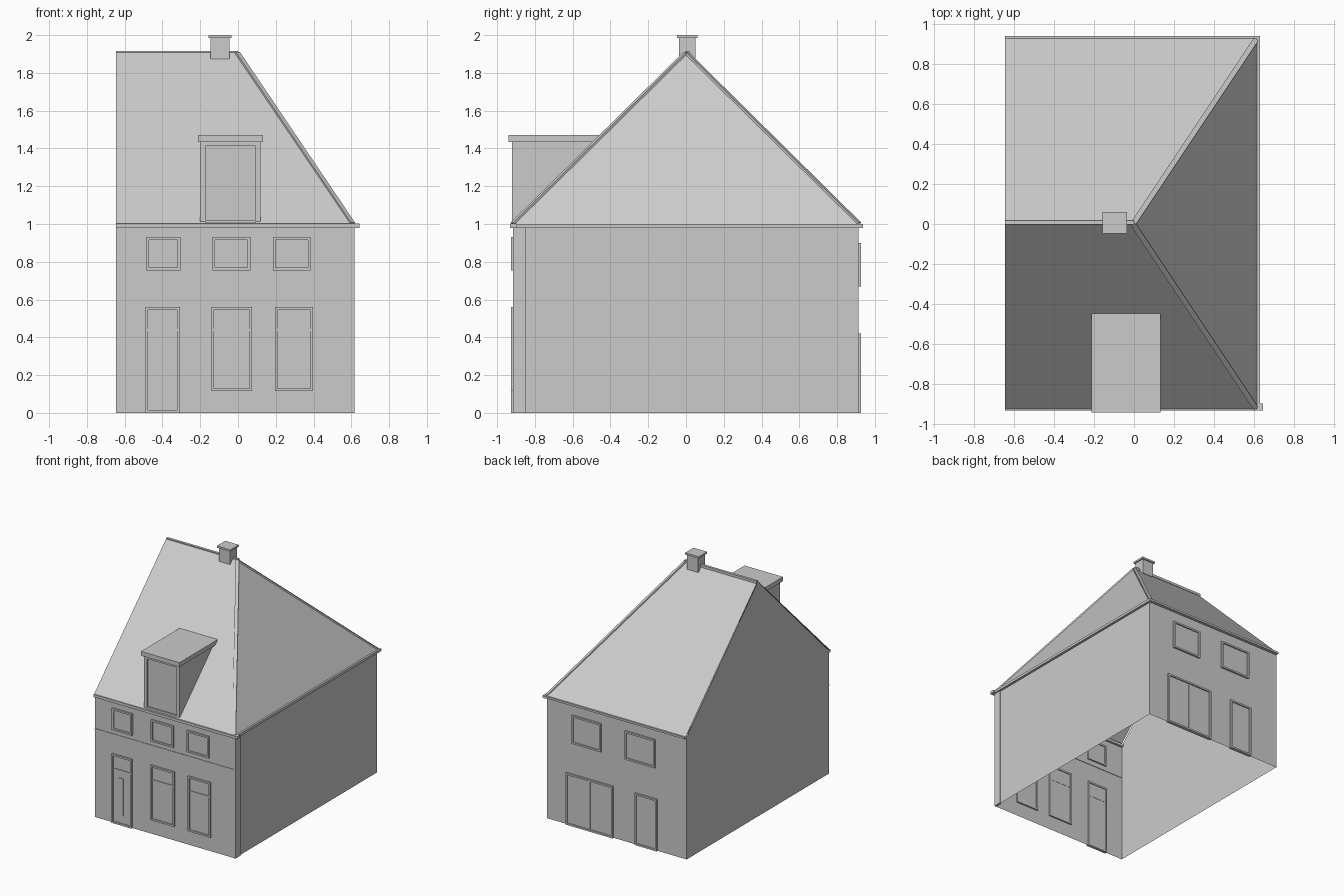
import bpy
import bmesh
from mathutils import Vector

cube = bpy.data.objects.get("Cube")
if cube:
    bpy.data.objects.remove(cube, do_unlink=True)

plaster = bpy.data.materials.new("plain_grey")
plaster.use_nodes = True
GREY = (0.6, 0.6, 0.6, 1)
plaster.diffuse_color = GREY
plaster.node_tree.nodes["Principled BSDF"].inputs["Base Color"].default_value = GREY


def mesh_object(name, verts, faces):
    bm = bmesh.new()
    vs = [bm.verts.new(v) for v in verts]
    for f in faces:
        bm.faces.new([vs[i] for i in f])
    bmesh.ops.recalc_face_normals(bm, faces=bm.faces)
    me = bpy.data.meshes.new(name)
    bm.to_mesh(me)
    bm.free()
    me.materials.append(plaster)
    ob = bpy.data.objects.new(name, me)
    bpy.context.collection.objects.link(ob)
    return ob


def prism(name, profile, x0, x1):
    """Extrude a (y, z) profile along x."""
    n = len(profile)
    verts = [(x, y, z) for x in (x0, x1) for y, z in profile]
    faces = [range(n), range(n, 2 * n)]
    faces += [(i, (i + 1) % n, n + (i + 1) % n, n + i) for i in range(n)]
    return mesh_object(name, verts, faces)


def box(name, x, y, z):
    return prism(name, [(y[0], z[0]), (y[1], z[0]), (y[1], z[1]), (y[0], z[1])], *x)


def beam(name, a, b, width, height):
    """Square bar lying along the line from a to b."""
    a, b = Vector(a), Vector(b)
    ob = box(name, (-width / 2, width / 2), (-height / 2, height / 2), (0, (b - a).length))
    ob.location = a
    ob.rotation_euler = (b - a).to_track_quat('Z', 'Y').to_euler()
    return ob


def opening(name, x, z, side, transom=None, mullion=None):
    """Framed pane set in the front (side -1) or back (side 1) wall."""
    t = 0.014
    wall = side * WALL

    def span(inner, outer):
        return sorted((wall + side * inner, wall + side * outer))

    deep, thin = span(-0.012, 0.014), span(-0.008, 0.009)
    box(name + "_pane", (x[0] + t, x[1] - t), span(-0.006, 0.004), (z[0] + t, z[1] - t))
    box(name + "_left_jamb", (x[1] - t, x[1]), deep, z)
    box(name + "_right_jamb", (x[0], x[0] + t), deep, z)
    box(name + "_head", (x[0] + t, x[1] - t), deep, (z[1] - t, z[1]))
    box(name + "_sill", (x[0] + t, x[1] - t), deep, (z[0], z[0] + t))
    if transom:
        box(name + "_transom", (x[0] + t, x[1] - t), thin, (transom - 0.006, transom + 0.006))
    if mullion is not None:
        box(name + "_mullion", (mullion - 0.006, mullion + 0.006), thin, (z[0] + t, z[1] - t))


WALL, EAVE = 0.913, 0.925
LEFT, RIGHT = 0.61, -0.645
TOP = 1.91

# Walls: open underneath, with a flat gable on one end
corners = [(RIGHT, -WALL), (LEFT, -WALL), (LEFT, WALL), (RIGHT, WALL)]
mesh_object("walls",
            [(x, y, z) for z in (0, 0.995) for x, y in corners] + [(RIGHT, 0, TOP - 0.005)],
            [(0, 1, 5, 4), (1, 2, 6, 5), (2, 3, 7, 6), (3, 0, 4, 8, 7)])
box("corner_pilaster", (0.6, 0.618), (-WALL - 0.002, -0.85), (0, 0.98))
box("front_band", (RIGHT, LEFT), (-WALL - 0.004, -WALL + 0.004), (0.712, 0.72))

# Roof: two slopes and one hipped end
mesh_object("roof",
            [(RIGHT, -EAVE, 1), (0.615, -EAVE, 1), (0.615, EAVE, 1), (RIGHT, EAVE, 1),
             (RIGHT, 0, TOP), (0, 0, TOP)],
            [(0, 1, 5, 4), (1, 2, 5), (2, 3, 4, 5)])
beam("ridge_tiles", (RIGHT, 0.008, TOP - 0.004), (0, 0.008, TOP - 0.004), 0.02, 0.02)
for name, s in (("front", -1), ("back", 1)):
    beam(name + "_hip_tiles", (-0.005, 0, TOP - 0.006), (0.605, s * 0.915, 1.0), 0.026, 0.02)

# Cornice and gutters
box("front_cornice", (RIGHT, 0.643), (-0.932, -0.895), (0.98, 1.002))
box("side_gutter", (0.6, 0.63), (-0.9, 0.937), (0.98, 1.0))
box("back_gutter", (RIGHT, 0.63), (0.905, 0.938), (0.984, 1.0))

# Chimney
box("chimney", (-0.145, -0.045), (-0.037, 0.05), (1.865, 1.985))
box("chimney_cap", (-0.157, -0.035), (-0.047, 0.06), (1.985, 2.0))

# Dormer
prism("dormer_body", [(-0.907, 1.015), (-0.907, 1.44), (-0.48, 1.44)], -0.2, 0.118)
prism("dormer_roof", [(-0.94, 1.435), (-0.94, 1.47), (-0.44, 1.47), (-0.475, 1.435)],
      -0.212, 0.132)
front = (-0.92, -0.9)
box("dormer_right_post", (-0.2, -0.172), front, (1.012, 1.436))
box("dormer_left_post", (0.092, 0.118), front, (1.012, 1.436))
box("dormer_head", (-0.172, 0.092), front, (1.412, 1.436))
box("dormer_sill", (-0.172, 0.092), front, (1.005, 1.022))

# Front openings
opening("front_door", (-0.49, -0.308), (0, 0.56), -1, transom=0.44)
box("front_door_panel", (-0.425, -0.385), (-WALL - 0.009, -WALL), (0.08, 0.38))
for i, x in enumerate([(-0.14, 0.075), (0.195, 0.398)]):
    opening(f"front_lower_window_{i + 1}", x, (0.115, 0.56), -1, transom=0.44)
for i, x in enumerate([(-0.485, -0.305), (-0.135, 0.065), (0.185, 0.385)]):
    opening(f"front_upper_window_{i + 1}", x, (0.755, 0.93), -1)

# Back openings
opening("back_double_door", (0.01, 0.435), (0, 0.42), 1, mullion=0.222)
opening("back_door", (-0.385, -0.185), (0, 0.42), 1)
for i, x in enumerate([(0.12, 0.38), (-0.365, -0.095)]):
    opening(f"back_upper_window_{i + 1}", x, (0.67, 0.9), 1)
